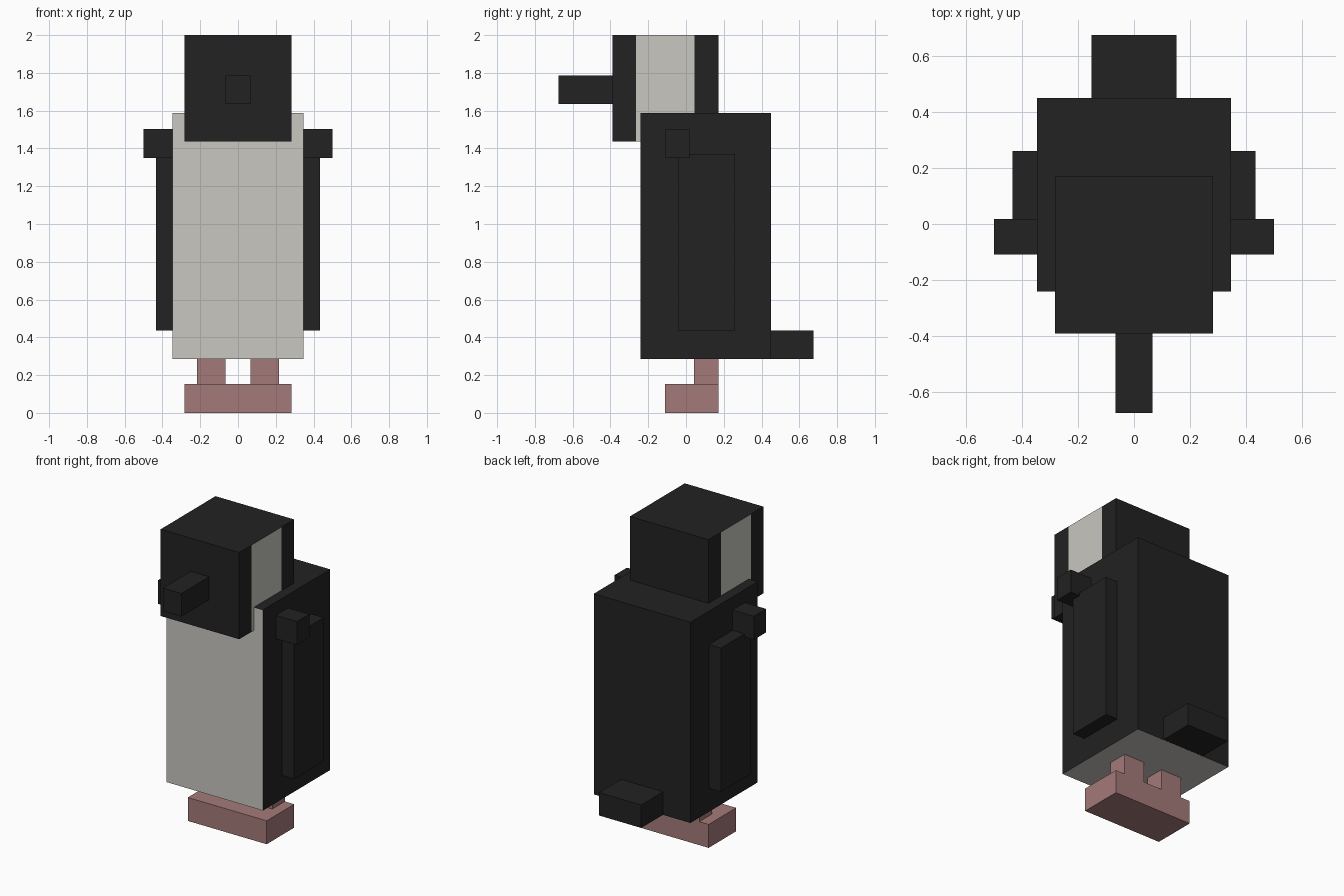
import bpy
import bmesh
from mathutils import Vector

default = bpy.data.objects.get("Cube")
if default:
    bpy.data.objects.remove(default, do_unlink=True)


def make_material(name, rgb):
    mat = bpy.data.materials.new(name)
    mat.use_nodes = True
    colour = (*rgb, 1.0)
    mat.diffuse_color = colour
    mat.node_tree.nodes["Principled BSDF"].inputs["Base Color"].default_value = colour
    return mat


black = make_material("soft black", (0.016, 0.016, 0.016))
cream = make_material("cream white", (0.578, 0.571, 0.533))
pink = make_material("dusty pink", (0.376, 0.195, 0.195))


def box(name, xs, ys, zs, mats, cuts=(), rule=None):
    """Box spanning the given ranges, sliced at each y in cuts and coloured by rule."""
    bm = bmesh.new()
    bmesh.ops.create_cube(bm, size=1)
    spans = (xs, ys, zs)
    for v in bm.verts:
        v.co = Vector([lo if c < 0 else hi for c, (lo, hi) in zip(v.co, spans)])
    for y in cuts:
        bmesh.ops.bisect_plane(bm, geom=bm.verts[:] + bm.edges[:] + bm.faces[:],
                               plane_co=(0, y, 0), plane_no=(0, 1, 0))
    bm.normal_update()
    if rule:
        for f in bm.faces:
            f.material_index = int(rule(f))
    mesh = bpy.data.meshes.new(name)
    bm.to_mesh(mesh)
    bm.free()
    for m in mats:
        mesh.materials.append(m)
    obj = bpy.data.objects.new(name, mesh)
    bpy.context.collection.objects.link(obj)
    return obj


def box_pair(name, xs, ys, zs, mats):
    """The same box on both sides of the body."""
    box("left_" + name, xs, ys, zs, mats)
    box("right_" + name, (-xs[1], -xs[0]), ys, zs, mats)


# Body: cream belly and underside
box("body", (-0.347, 0.347), (-0.24, 0.45), (0.285, 1.587), [black, cream],
    rule=lambda f: f.normal.y < -0.5 or f.normal.z < -0.5)

# Head: cream band down each cheek
stripe = (-0.265, 0.045)
box("head", (-0.282, 0.282), (-0.39, 0.172), (1.437, 2.0), [black, cream], cuts=stripe,
    rule=lambda f: abs(f.normal.x) > 0.5
    and stripe[0] < f.calc_center_median().y < stripe[1])
box("beak", (-0.066, 0.066), (-0.675, -0.39), (1.635, 1.785), [black])

# Wings and shoulders
box_pair("wing", (0.347, 0.433), (-0.042, 0.26), (0.437, 1.37), [black])
box_pair("shoulder", (0.347, 0.5), (-0.108, 0.018), (1.35, 1.502), [black])

# Tail
box("tail", (-0.151, 0.151), (0.45, 0.675), (0.286, 0.435), [black])

# Legs and the joined feet
box_pair("leg", (0.066, 0.216), (0.043, 0.172), (0.152, 0.285), [pink])
box("feet", (-0.283, 0.283), (-0.11, 0.172), (0.0, 0.152), [pink])
